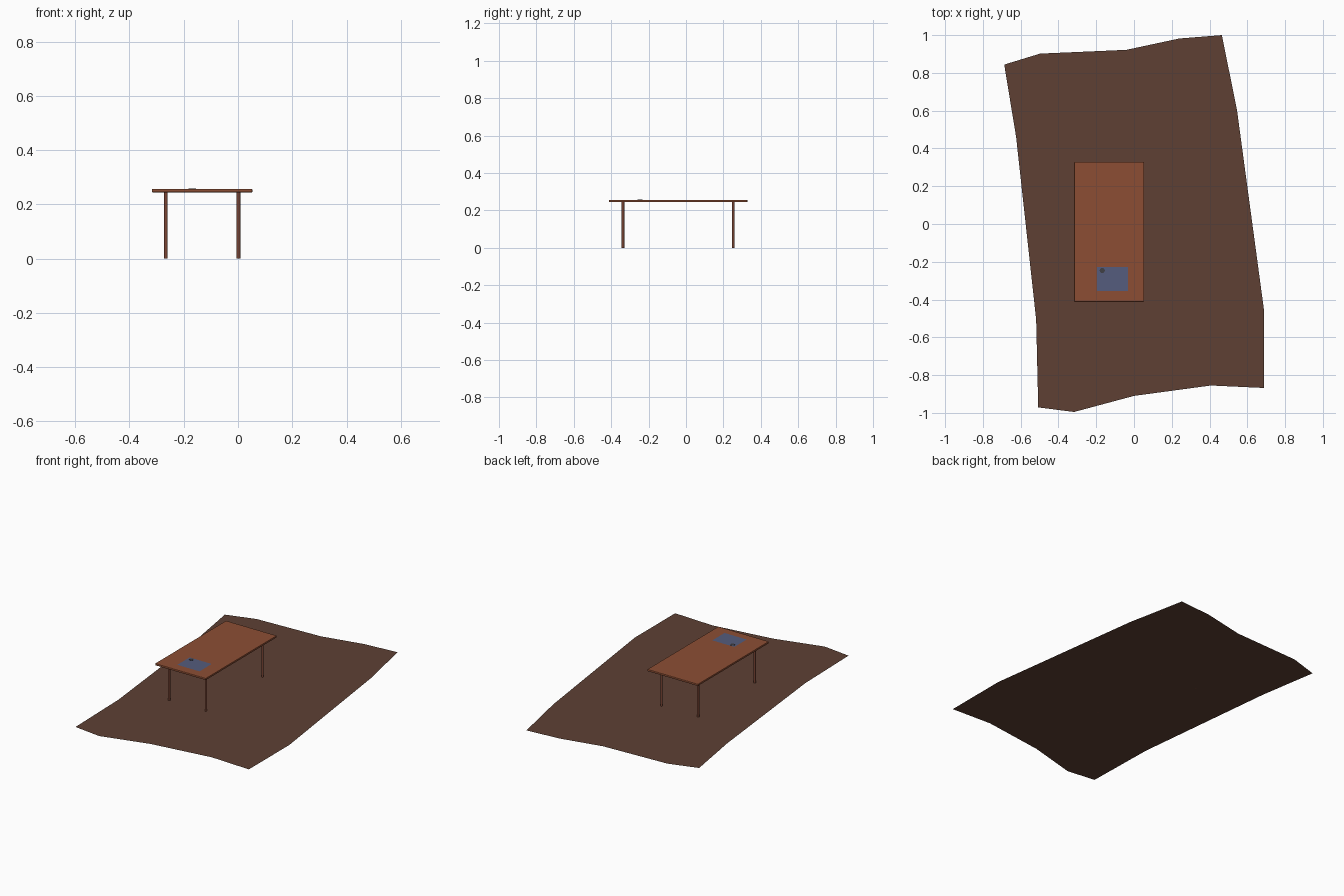
import bpy, bmesh
from mathutils import Vector

if "Cube" in bpy.data.objects:
    bpy.data.objects.remove(bpy.data.objects["Cube"])


def material(name, rgb):
    m = bpy.data.materials.new(name)
    m.diffuse_color = (*rgb, 1)
    m.use_nodes = True
    m.node_tree.nodes["Principled BSDF"].inputs["Base Color"].default_value = m.diffuse_color
    return m


RUG = material("dark brown hide", (0.112, 0.051, 0.034))
WOOD = material("reddish wood", (0.262, 0.076, 0.034))
LEG = material("leg wood", (0.19, 0.058, 0.034))
BLUE = material("blue paper", (0.089, 0.107, 0.205))
DARK = material("dark grey", (0.05, 0.05, 0.06))


def make(name, bm, mat):
    bmesh.ops.recalc_face_normals(bm, faces=bm.faces)
    me = bpy.data.meshes.new(name)
    bm.to_mesh(me)
    bm.free()
    me.materials.append(mat)
    ob = bpy.data.objects.new(name, me)
    bpy.context.collection.objects.link(ob)
    return ob


def sheet(name, outline, z, mat):
    bm = bmesh.new()
    f = bm.faces.new([bm.verts.new((x, y, z)) for x, y in outline])
    ob = make(name, bm, mat)
    if ob.data.polygons[0].normal.z < 0:
        ob.data.flip_normals()
    return ob


def box(name, lo, hi, mat, bevel=0):
    lo, hi = Vector(lo), Vector(hi)
    bm = bmesh.new()
    bmesh.ops.create_cube(bm, size=1)
    bmesh.ops.scale(bm, vec=hi - lo, verts=bm.verts)
    bmesh.ops.translate(bm, vec=(lo + hi) / 2, verts=bm.verts)
    if bevel:
        bmesh.ops.bevel(bm, geom=bm.edges[:], offset=bevel, segments=2,
                        affect='EDGES', profile=0.5)
    return make(name, bm, mat)


def cylinder(name, x, y, z0, z1, r, mat, sides=12):
    bm = bmesh.new()
    bmesh.ops.create_cone(bm, cap_ends=True, segments=sides, radius1=r,
                          radius2=r, depth=z1 - z0)
    bmesh.ops.translate(bm, vec=(x, y, (z0 + z1) / 2), verts=bm.verts)
    return make(name, bm, mat)


# irregular flat rug
sheet("rug", [(-0.687, 0.844), (-0.624, 0.46), (-0.518, -0.506),
              (-0.507, -0.971), (-0.317, -0.995), (0, -0.91),
              (0.407, -0.855), (0.687, -0.868), (0.687, -0.447),
              (0.545, 0.605), (0.465, 1.0), (0.24, 0.982),
              (-0.04, 0.922), (-0.497, 0.902)], 0.0, RUG)

# table top with softened rim
box("table_top", (-0.317, -0.412, 0.244), (0.053, 0.328, 0.257), WOOD, 0.003)

# four thin legs
for side, x in (("left", -0.266), ("right", 0.002)):
    for end, y in (("front", -0.337), ("back", 0.252)):
        cylinder(f"{end}_{side}_leg", x, y, 0, 0.246, 0.007, LEG)

# paper sheet on the table with a small dark weight in its corner
sheet("paper", [(-0.195, -0.355), (-0.033, -0.355), (-0.033, -0.227),
                (-0.195, -0.227)], 0.2585, BLUE)
cylinder("paper_weight", -0.168, -0.246, 0.2585, 0.2605, 0.014, DARK)
